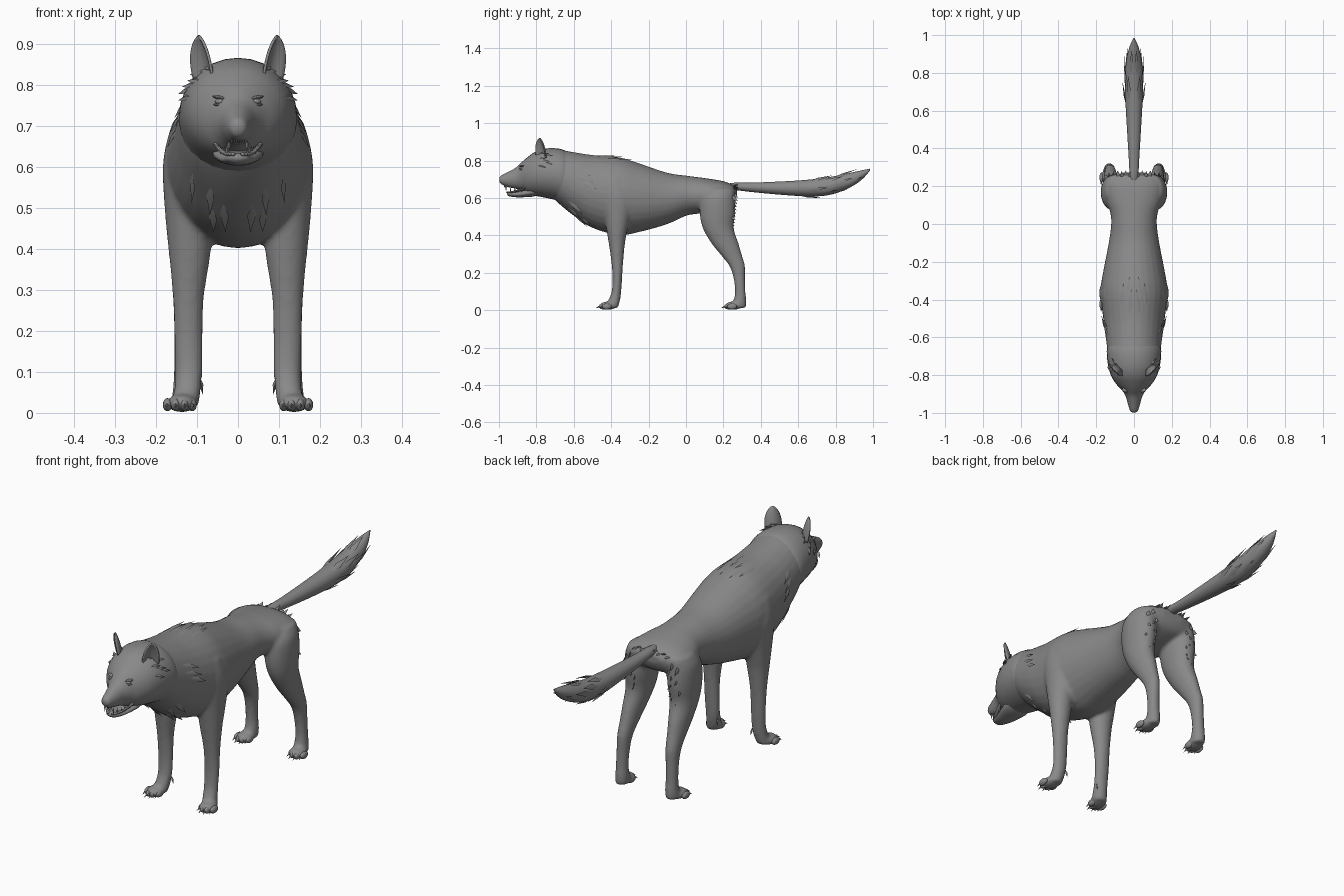
import bpy, bmesh, math, random
from mathutils import Vector, Matrix

if "Cube" in bpy.data.objects:
    bpy.data.objects.remove(bpy.data.objects["Cube"])

random.seed(4)
fur = bpy.data.materials.new("grey_fur")
fur.diffuse_color = (0.25, 0.25, 0.25, 1)
fur.use_nodes = True
fur.node_tree.nodes["Principled BSDF"].inputs["Base Color"].default_value = fur.diffuse_color


def finish(bm, name, angle=50):
    bmesh.ops.recalc_face_normals(bm, faces=bm.faces)
    me = bpy.data.meshes.new(name)
    bm.to_mesh(me)
    bm.free()
    ob = bpy.data.objects.new(name, me)
    bpy.context.collection.objects.link(ob)
    me.materials.append(fur)
    bpy.context.view_layer.objects.active = ob
    ob.select_set(True)
    bpy.ops.object.shade_smooth_by_angle(angle=math.radians(angle))
    ob.select_set(False)
    return ob


def smooth_rows(rows, n):
    """Catmull-Rom interpolation of a short table."""
    out = []
    for i in range(len(rows) - 1):
        p = [rows[max(0, min(len(rows) - 1, i + k))] for k in (-1, 0, 1, 2)]
        for j in range(n):
            t = j / n
            out.append([b + .5 * t * (c - a + t * (2*a - 5*b + 4*c - d + t * (3*(b - c) + d - a)))
                        for a, b, c, d in zip(*p)])
    return out + [list(rows[-1])]


def loft(bm, rows, axis, side=1, n=4, seg=28):
    """axis y rows: y, top, bottom, half width.  axis z rows: z, x, y, rx, ry."""
    rings = []
    for r in smooth_rows(rows, n):
        ring = []
        for k in range(seg):
            a = math.tau * k / seg
            c, s = math.cos(a), math.sin(a)
            if axis == 'y':
                y, top, bot, w = r
                co = (max(w, .001) * c, y, (top + bot) / 2 + (top - bot) / 2 * s)
            else:
                z, x, y, rx, ry = r
                co = (side * (x + rx * c), y + ry * s, z)
            ring.append(bm.verts.new(co))
        rings.append(ring)
    for a, b in zip(rings, rings[1:]):
        for k in range(seg):
            bm.faces.new((a[k], a[(k+1) % seg], b[(k+1) % seg], b[k]))
    bm.faces.new(rings[0][::-1])
    bm.faces.new(rings[-1])


def ball(bm, co, size, rot=(0, 0, 0)):
    m = Matrix.Translation(co)
    for a, ang in zip('XYZ', rot):
        m = m @ Matrix.Rotation(ang, 4, a)
    bmesh.ops.create_uvsphere(bm, u_segments=16, v_segments=10, radius=1,
                              matrix=m @ Matrix.Diagonal((*size, 1)))


def blade(bm, base, direction, length, width, normal, thick=.005):
    """Pointed lock of fur, tooth or claw."""
    d = Vector(direction).normalized()
    s = d.cross(Vector(normal)).normalized()
    nrm = s.cross(d).normalized()
    base = Vector(base)
    mid = base + d * length * .4
    tail, tip = bm.verts.new(base), bm.verts.new(base + d * length)
    ring = [bm.verts.new(mid + v) for v in (s*width/2, nrm*thick, -s*width/2, -nrm*thick)]
    for k in range(4):
        bm.faces.new((tail, ring[k], ring[(k+1) % 4]))
        bm.faces.new((tip, ring[(k+1) % 4], ring[k]))


def skin(rows, y, deg):
    """Point and outward direction on a lofted part."""
    r = min(smooth_rows(rows, 12), key=lambda q: abs(q[0] - y))
    a, h = math.radians(deg), (r[1] - r[2]) / 2
    c, s = math.cos(a), math.sin(a)
    return (Vector((r[3]*c, y, (r[1] + r[2])/2 + h*s)),
            Vector((c / r[3], 0, s / h)).normalized())


def lay(bm, rows, y0, a0, y1, a1, width, lift=.008):
    """Lock lying on the skin, its tip lifted a little; made on both sides."""
    for m in (0, 1):
        p, n = skin(rows, y0, 180 - a0 if m else a0)
        q, k = skin(rows, y1, 180 - a1 if m else a1)
        d = q + k*lift - (p - n*.002)
        blade(bm, p - n*.002, d, d.length, width, n + k)


# Torso and legs, blended into one skin
torso = [(-.74, .84, .63, .10), (-.68, .858, .57, .136), (-.6, .845, .505, .15),
         (-.5, .83, .44, .163), (-.36, .818, .402, .178), (-.25, .785, .418, .163),
         (-.1, .735, .46, .134), (0, .72, .505, .121), (.06, .712, .515, .126), (.12, .704, .525, .145),
         (.2, .69, .545, .155), (.25, .67, .57, .135), (.272, .65, .61, .06)]
foreleg = [(.71, .12, -.38, .04, .06), (.65, .123, -.375, .054, .08), (.585, .124, -.365, .06, .085),
           (.46, .119, -.368, .057, .062), (.38, .118, -.37, .05, .047), (.28, .121, -.368, .038, .034),
           (.18, .121, -.367, .035, .026), (.1, .12, -.372, .033, .026), (.05, .124, -.385, .033, .032),
           (.012, .132, -.4, .034, .036)]
hindleg = [(.65, .10, .185, .05, .07), (.6, .109, .17, .064, .09), (.52, .112, .168, .064, .095),
           (.44, .115, .172, .056, .083), (.36, .12, .207, .045, .073), (.3, .123, .24, .037, .058),
           (.24, .126, .272, .031, .043), (.18, .128, .284, .028, .032), (.1, .13, .29, .027, .028),
           (.05, .13, .288, .03, .034), (.012, .132, .282, .03, .038)]
bm = bmesh.new()
loft(bm, torso, 'y')
for s in (1, -1):
    loft(bm, foreleg, 'z', s)
    loft(bm, hindleg, 'z', s)
    for y in (-.418, .252):
        ball(bm, (s*.137, y, .024), (.038, .045, .023))
bmesh.ops.recalc_face_normals(bm, faces=bm.faces)
body = finish(bm, "torso_and_legs", 180)
rm = body.modifiers.new("blend", 'REMESH')
rm.mode, rm.voxel_size, rm.use_smooth_shade = 'VOXEL', .008, True
sm = body.modifiers.new("soften", 'SMOOTH')
sm.factor, sm.iterations = .5, 8

# Toes, claws and dew claws
toes, claws = bmesh.new(), bmesh.new()
for s in (1, -1):
    for y in (-.44, .23):
        for dx, dy in ((-.029, .016), (-.01, 0), (.011, 0), (.031, .016)):
            ball(toes, (s*(.141 + dx), y + dy, .02), (.0115, .026, .016))
            blade(claws, (s*(.141 + dx), y + dy - .014, .023), (s*dx*3, -1, -.4), .03, .009, (0, .3, 1))
    blade(claws, (s*.092, -.365, .085), (-s*.15, .2, -1), .042, .012, (s, 0, 0))
finish(toes, "toes", 80)
finish(claws, "claws")

# Head with tapered muzzle
head = [(-.998, .708, .69, .008), (-.988, .72, .674, .021), (-.95, .74, .658, .033),
        (-.91, .762, .65, .045), (-.88, .79, .64, .064), (-.85, .816, .625, .092),
        (-.81, .845, .613, .118), (-.76, .863, .603, .135), (-.7, .866, .59, .143),
        (-.65, .855, .575, .141), (-.6, .82, .6, .11)]
bm = bmesh.new()
loft(bm, head, 'y')
finish(bm, "head", 80)

# Lower jaw with lips curving up to the cheeks
bm = bmesh.new()
loft(bm, [(-.956, .628, .618, .012), (-.945, .634, .609, .026), (-.91, .634, .604, .038),
          (-.87, .642, .604, .05), (-.82, .66, .607, .062), (-.78, .67, .62, .06)], 'y')
for s in (1, -1):
    for k in range(15):
        t = k / 14
        ball(bm, (s*(.012 + .042*t**.7), -.95 + .085*t, .631 + .024*t*t), (.006, .012, .005))
finish(bm, "lower_jaw", 80)

# Teeth
bm = bmesh.new()
for s in (1, -1):
    blade(bm, (s*.022, -.962, .668), (0, 0, -1), .034, .009, (0, 1, 0), .004)
    blade(bm, (s*.026, -.938, .628), (0, 0, 1), .03, .009, (0, 1, 0), .004)
    for k in range(3):
        blade(bm, (s*(.003 + .006*k), -.97 + .003*k, .67), (0, 0, -1), .016, .005, (0, 1, 0), .003)
        blade(bm, (s*(.033 + .005*k), -.915 + .018*k, .632), (0, 0, 1), .02, .012, (1, 0, 0), .004)
finish(bm, "teeth")

# Nose pad with nostril wings
bm = bmesh.new()
ball(bm, (0, -.984, .703), (.018, .014, .014))
for s in (1, -1):
    ball(bm, (s*.014, -.983, .694), (.007, .01, .006))
finish(bm, "nose", 80)

# Eyes and eyelids
eyes, lids = bmesh.new(), bmesh.new()
for s in (1, -1):
    ball(eyes, (s*.042, -.879, .76), (.014, .012, .008))
    ball(lids, (s*.043, -.877, .769), (.021, .014, .0045), (0, -s*.2, 0))
    ball(lids, (s*.043, -.878, .751), (.017, .012, .004), (0, -s*.1, 0))
finish(eyes, "eyes", 80)
finish(lids, "eyelids", 80)

# Cupped ears
bm = bmesh.new()
for s in (1, -1):
    side, out = Vector((.68, .73, 0)), Vector((.73, -.68, 0))
    grid = []
    for i in range(13):
        t = i / 12
        c = Vector((.079 + .017*t, -.768 - .014*t, .815 + .105*t))
        w = .038 * (1 - t**2.2)**.75 * (.9 + .25*t) + .001
        row = []
        for j in range(9):
            u = j / 4 - 1
            p = c + side*u*w + out*(u*u - .5)*w*.55
            row.append(bm.verts.new((s*p.x, p.y, p.z)))
        grid.append(row)
    for a, b in zip(grid, grid[1:]):
        for j in range(8):
            bm.faces.new((a[j], a[j+1], b[j+1], b[j]))
ears = finish(bm, "ears", 80)
so = ears.modifiers.new("thickness", 'SOLIDIFY')
so.thickness, so.offset = .007, 0

# Tail
tail = [(.2, .672, .64, .015), (.26, .682, .642, .023), (.35, .682, .632, .028),
        (.5, .688, .618, .037), (.62, .695, .61, .044), (.72, .705, .61, .048),
        (.8, .718, .625, .047), (.88, .735, .658, .038), (.94, .748, .698, .023),
        (.985, .757, .748, .002)]
bm = bmesh.new()
loft(bm, tail, 'y')
finish(bm, "tail", 80)

# Loose locks around the brush of the tail
bm = bmesh.new()
for k in range(9):
    y, a = .6 + .027*k, -80 + (k * 67) % 160
    lay(bm, tail, y, a, y + .13, a + 6, .026, .014)
finish(bm, "tail_locks")

# Fur locks on rump, cheeks, shoulders, back and chest
rump, cheeks, coat = bmesh.new(), bmesh.new(), bmesh.new()
for k in range(9):
    x = -.08 + .02 * k
    blade(rump, (x, .235, .66 - abs(x)*.15), (x*2, 1, .1 + .3*(k % 2)), .05, .024, (0, .3, 1))
for s in (1, -1):
    for k in range(12):
        z = .63 - .017 * k
        blade(rump, (s*(.11 + .025*math.sin(k*2)), .238 - .002*k, z), (s*.3*math.sin(k*3), 1, -.7),
              .05, .026, (s, 0, .3))
for k in range(7):
    lay(cheeks, head, -.79 + .018*(k % 3), 62 - 7*k, -.75 + .02*(k % 3), 54 - 7*k, .018, .012)
for y0, a0, y1, a1 in ((-.6, 30, -.51, 24), (-.6, 18, -.5, 14), (-.57, 10, -.48, 5)):
    lay(coat, torso, y0, a0, y1, a1, .022)
for y0, a0, y1, a1 in ((-.49, 80, -.34, 86), (-.46, 68, -.31, 72), (-.43, 76, -.28, 82)):
    lay(coat, torso, y0, a0, y1, a1, .024, .01)
for y0, a0, y1, a1 in ((-.64, -62, -.56, -66), (-.6, -76, -.52, -80), (-.63, -40, -.55, -48), (-.57, -66, -.5, -70)):
    lay(coat, torso, y0, a0, y1, a1, .024, .012)
finish(rump, "rump_locks")
finish(cheeks, "cheek_locks")
finish(coat, "coat_locks")
